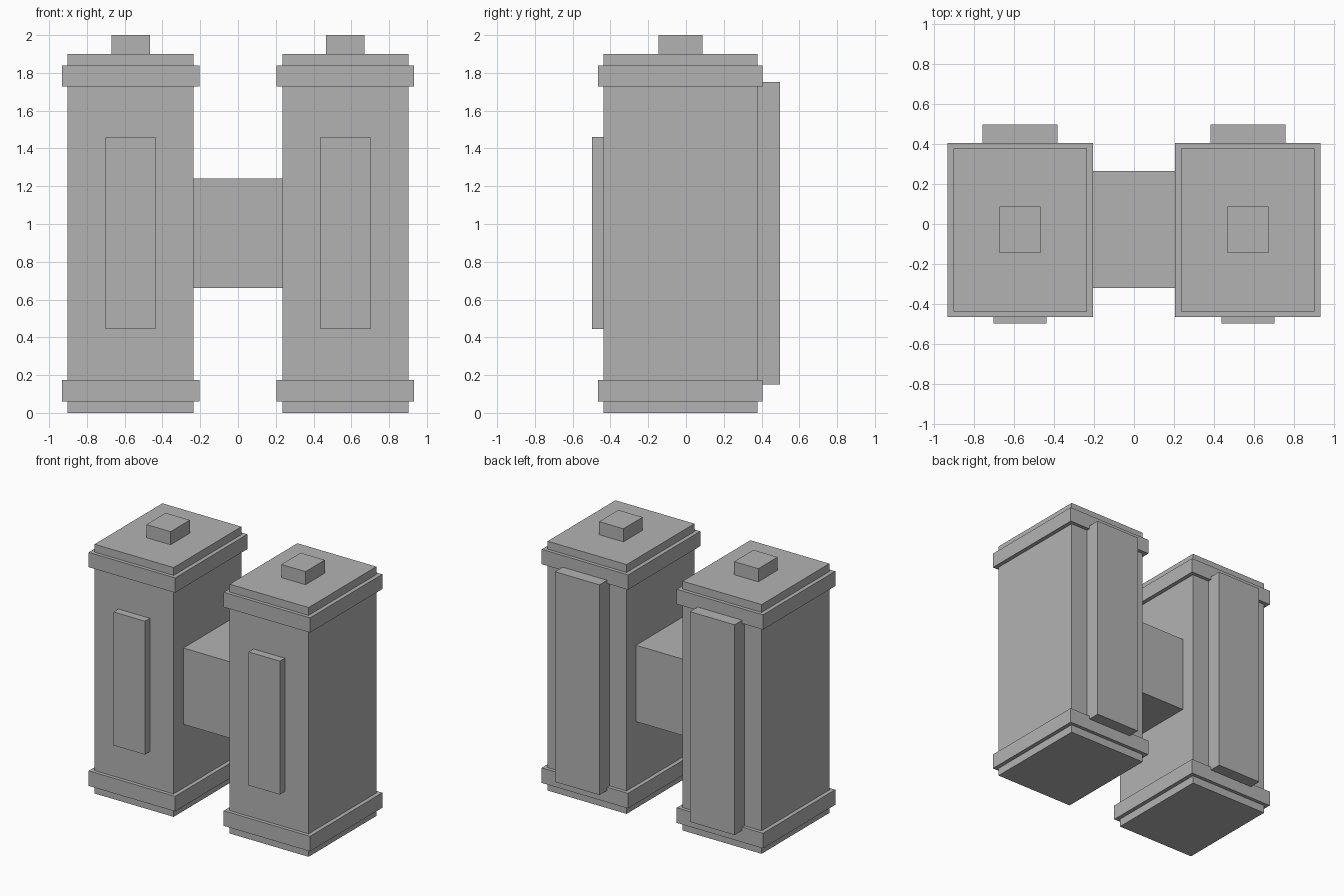
import bpy

if "Cube" in bpy.data.objects:
    bpy.data.objects.remove(bpy.data.objects["Cube"])

grey = bpy.data.materials.new("plain grey")
grey.diffuse_color = (0.45, 0.45, 0.45, 1)
grey.use_nodes = True
grey.node_tree.nodes["Principled BSDF"].inputs["Base Color"].default_value = grey.diffuse_color


def box(name, x, y, z):
    """Box spanning the given (min, max) ranges."""
    bpy.ops.mesh.primitive_cube_add(size=1)
    ob = bpy.context.object
    ob.name = name
    ob.location = [(a + b) / 2 for a, b in (x, y, z)]
    ob.scale = [b - a for a, b in (x, y, z)]
    bpy.ops.object.transform_apply(location=True, rotation=False, scale=True)
    ob.data.materials.append(grey)
    return ob


# Parts of one tank: half width, depth range, height range
parts = {
    "tank_body": (0.333, (-0.438, 0.378), (0.0, 1.90)),
    "lower_band": (0.364, (-0.465, 0.405), (0.06, 0.175)),
    "upper_band": (0.364, (-0.465, 0.405), (1.727, 1.84)),
    "top_cap": (0.102, (-0.145, 0.087), (1.88, 2.0)),
    "front_plate": (0.132, (-0.497, -0.42), (0.443, 1.46)),
    "back_plate": (0.188, (0.36, 0.497), (0.15, 1.752)),
}

# Two matching tanks, left and right
for side, cx in (("left", -0.569), ("right", 0.569)):
    for name, (w, y, z) in parts.items():
        box(f"{side}_{name}", (cx - w, cx + w), y, z)

# Block joining the tanks
box("connector", (-0.25, 0.25), (-0.32, 0.265), (0.66, 1.242))
